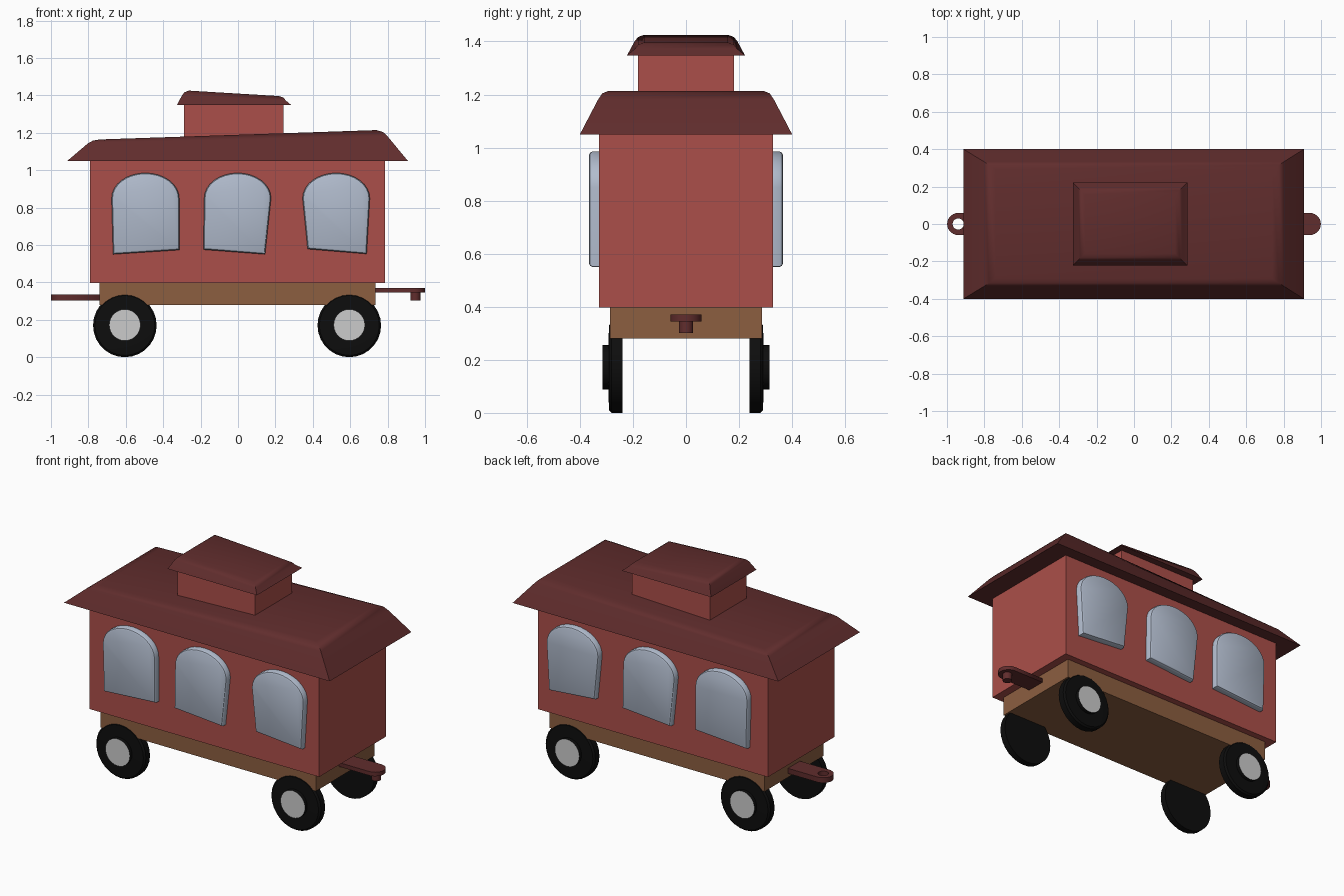
import bpy, bmesh, math

if "Cube" in bpy.data.objects:
    bpy.data.objects.remove(bpy.data.objects["Cube"])


def material(name, rgb):
    m = bpy.data.materials.new(name)
    m.diffuse_color = (*rgb, 1)
    m.use_nodes = True
    m.node_tree.nodes["Principled BSDF"].inputs["Base Color"].default_value = m.diffuse_color
    return m


RED = material("brick red", (0.41, 0.078, 0.068))
MAROON = material("dark maroon", (0.118, 0.026, 0.026))
BROWN = material("wood brown", (0.262, 0.112, 0.051))
GLASS = material("pale blue glass", (0.44, 0.50, 0.61))
BLACK = material("tyre black", (0.004, 0.004, 0.004))
GREY = material("hub grey", (0.60, 0.60, 0.60))


def loft(name, rings, mats, smooth=None):
    """Join matching closed rings of points and cap both ends."""
    bm = bmesh.new()
    vs = [[bm.verts.new(p) for p in r] for r in rings]
    n = len(vs[0])
    for a, b in zip(vs, vs[1:]):
        for i in range(n):
            j = (i + 1) % n
            bm.faces.new((a[i], a[j], b[j], b[i]))
    bm.faces.new(vs[0])
    cap = bm.faces.new(vs[-1])
    cap.material_index = len(mats) - 1
    bmesh.ops.recalc_face_normals(bm, faces=bm.faces)
    me = bpy.data.meshes.new(name)
    bm.to_mesh(me)
    bm.free()
    for m in mats:
        me.materials.append(m)
    ob = bpy.data.objects.new(name, me)
    bpy.context.collection.objects.link(ob)
    if smooth:
        bpy.ops.object.select_all(action='DESELECT')
        ob.select_set(True)
        bpy.context.view_layer.objects.active = ob
        bpy.ops.object.shade_smooth_by_angle(angle=math.radians(smooth))
    return ob


def rect(x0, x1, hy, z0, z1):
    return [(x0, -hy, z0), (x1, -hy, z1), (x1, hy, z1), (x0, hy, z0)]


def box(name, x0, x1, hy, z0, z1, mat):
    return loft(name, [rect(x0, x1, hy, z0, z0), rect(x0, x1, hy, z1, z1)], [mat])


# Chassis, cabin and cupola
box("chassis", -0.74, 0.735, 0.287, 0.28, 0.40, BROWN)
box("cabin", -0.79, 0.785, 0.327, 0.397, 1.052, RED)
box("cupola", -0.29, 0.243, 0.18, 1.14, 1.352, RED)

# Slanted roofs with rounded upper edges
loft("main_roof", [rect(-0.912, 0.908, 0.40, 1.05, 1.05),
                   rect(-0.80, 0.80, 0.332, 1.145, 1.18),
                   rect(-0.775, 0.775, 0.316, 1.158, 1.204),
                   rect(-0.74, 0.74, 0.292, 1.164, 1.214)], [MAROON], 35)
loft("cupola_roof", [rect(-0.327, 0.285, 0.222, 1.348, 1.348),
                     rect(-0.298, 0.256, 0.193, 1.402, 1.372),
                     rect(-0.285, 0.243, 0.18, 1.417, 1.388),
                     rect(-0.262, 0.22, 0.158, 1.425, 1.396)], [MAROON], 35)

# Arched crooked windows: bottom left, bottom right, top left x, top right x
WINDOWS = [((-0.668, 0.55), (-0.312, 0.573), -0.676, -0.314),
           ((-0.185, 0.575), (0.145, 0.55), -0.181, 0.177),
           ((0.372, 0.578), (0.688, 0.552), 0.345, 0.705)]


def window(name, spec, side, flip):
    bl, br, xl, xr = spec
    cx, hw, n = (xl + xr) / 2, (xr - xl) / 2, 16

    def ring(y, d):
        pts = [(bl[0] + d, bl[1] + d), (br[0] - d, br[1] + d)]
        for i in range(n + 1):
            a = math.pi * i / n
            pts.append((cx + (hw - d) * math.cos(a),
                        0.85 + (0.135 - d) * math.sin(a)))
        return [(x * flip, side * y, z) for x, z in pts]
    loft(name, [ring(0.32, 0), ring(0.353, 0), ring(0.362, 0.005),
                ring(0.366, 0.013)], [GLASS], 30)


for i, spec in enumerate(WINDOWS):
    window(f"front_window_{i + 1}", spec, -1, 1)
    window(f"back_window_{i + 1}", spec, 1, -1 if i == 1 else 1)


# Wheels: black tyre with a raised hub capped in grey
def disc(cx, cz, side, profile, n):
    return [[(cx + r * math.cos(2 * math.pi * i / n), side * y,
              cz + r * math.sin(2 * math.pi * i / n)) for i in range(n)]
            for r, y in profile]


for end, cx in (("left", -0.605), ("right", 0.595)):
    for face, side in (("front", -1), ("back", 1)):
        loft(f"{face}_{end}_tyre", disc(cx, 0.17, side, [
            (0.17, 0.24), (0.17, 0.28), (0.16, 0.29), (0.11, 0.292)], 28), [BLACK], 35)
        loft(f"{face}_{end}_hub", disc(cx, 0.172, side, [
            (0.084, 0.26), (0.084, 0.314)], 28), [BLACK, GREY], 35)


# Couplers: flat round-ended bars made from filled curves
def coupler(name, s, z0, z1, hole):
    cu = bpy.data.curves.new(name, 'CURVE')
    cu.dimensions, cu.fill_mode, cu.extrude = '2D', 'BOTH', (z1 - z0) / 2
    cx, r = 0.94, 0.059
    arc = [(-math.pi / 2 + math.pi * i / 14) for i in range(15)]
    outlines = [[(0.70, -r)] + [(cx + r * math.cos(a), r * math.sin(a)) for a in arc] + [(0.70, r)]]
    if hole:
        outlines.append([(cx + 0.03 * math.cos(math.tau * i / 20),
                          0.03 * math.sin(math.tau * i / 20)) for i in range(20)])
    for pts in outlines:
        sp = cu.splines.new('POLY')
        sp.points.add(len(pts) - 1)
        for p, (x, y) in zip(sp.points, pts):
            p.co = (s * x, y, 0, 1)
        sp.use_cyclic_u = True
    cu.materials.append(MAROON)
    ob = bpy.data.objects.new(name, cu)
    ob.location.z = (z0 + z1) / 2
    bpy.context.collection.objects.link(ob)
    bpy.ops.object.select_all(action='DESELECT')
    ob.select_set(True)
    bpy.context.view_layer.objects.active = ob
    bpy.ops.object.convert(target='MESH')


coupler("ring_coupler", -1, 0.304, 0.336, True)
coupler("pin_coupler", 1, 0.345, 0.37, False)
loft("coupler_pin", [[(0.948 + 0.027 * math.cos(math.tau * i / 20),
                       0.027 * math.sin(math.tau * i / 20), z) for i in range(20)]
                     for z in (0.302, 0.35)], [MAROON], 35)
